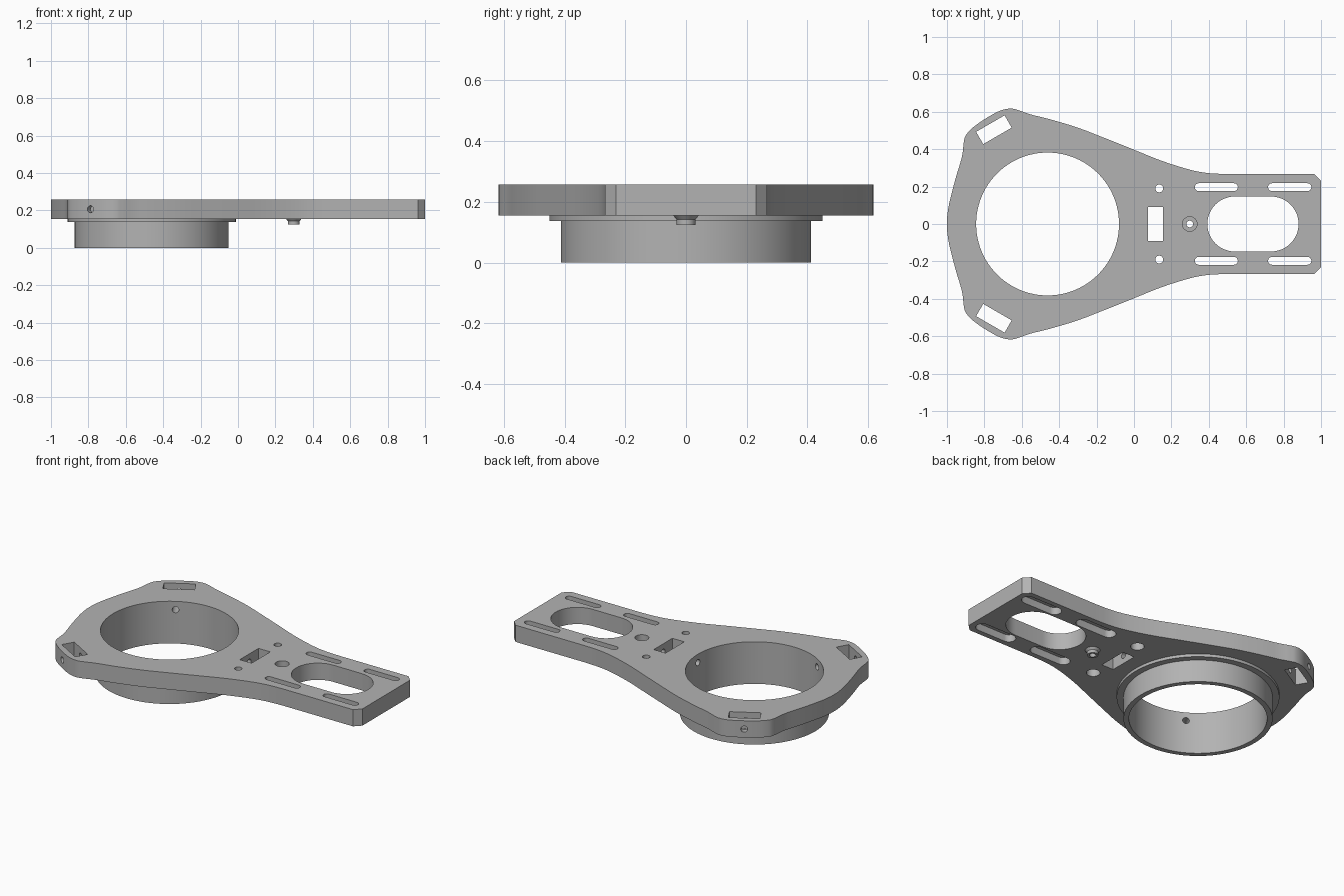
import bpy, bmesh, math
from mathutils import Vector, Matrix

cube = bpy.data.objects.get("Cube")
if cube:
    bpy.data.objects.remove(cube, do_unlink=True)

BOTTOM, TOP = 0.155, 0.257
RING_X, BORE = -0.462, 0.382

grey = bpy.data.materials.new("plain grey")
grey.use_nodes = True
grey.diffuse_color = (0.45, 0.45, 0.45, 1)
grey.node_tree.nodes["Principled BSDF"].inputs["Base Color"].default_value = (0.45, 0.45, 0.45, 1)


def make_object(name, bm):
    bmesh.ops.recalc_face_normals(bm, faces=bm.faces)
    mesh = bpy.data.meshes.new(name)
    bm.to_mesh(mesh)
    bm.free()
    mesh.materials.append(grey)
    obj = bpy.data.objects.new(name, mesh)
    bpy.context.collection.objects.link(obj)
    return obj


def activate(obj):
    bpy.ops.object.select_all(action='DESELECT')
    obj.select_set(True)
    bpy.context.view_layer.objects.active = obj


def prism(name, outline, low, high):
    bm = bmesh.new()
    face = bm.faces.new([bm.verts.new((x, y, low)) for x, y in outline])
    new = bmesh.ops.extrude_face_region(bm, geom=[face])["geom"]
    verts = [v for v in new if isinstance(v, bmesh.types.BMVert)]
    bmesh.ops.translate(bm, verts=verts, vec=(0, 0, high - low))
    return make_object(name, bm)


def lathe(name, profile, x, steps=96):
    """Spin a closed radius/height profile around a vertical axis."""
    bm = bmesh.new()
    rings = []
    for i in range(steps):
        a = math.tau * i / steps
        rings.append([bm.verts.new((x + r * math.cos(a), r * math.sin(a), z)) for r, z in profile])
    n = len(profile)
    for i in range(steps):
        a, b = rings[i], rings[(i + 1) % steps]
        for j in range(n):
            k = (j + 1) % n
            bm.faces.new((a[j], b[j], b[k], a[k]))
    return make_object(name, bm)


def obround(x0, x1, y, r, steps=16):
    """Outline of a slot with round ends; a circle when the ends meet."""
    pts = []
    for cx, start in ((x1 - r, -math.pi / 2), (x0 + r, math.pi / 2)):
        for i in range(steps + 1):
            a = start + math.pi * i / steps
            p = (cx + r * math.cos(a), y + r * math.sin(a))
            if not pts or min(math.dist(p, q) for q in pts) > 1e-5:
                pts.append(p)
    return pts


def circle(x, y, r, steps=32):
    return [(x + r * math.cos(math.tau * i / steps), y + r * math.sin(math.tau * i / steps))
            for i in range(steps)]


def smooth_path(pts, steps=4):
    """Catmull-Rom path through the points."""
    pts = [Vector(p) for p in pts]
    ext = [2 * pts[0] - pts[1]] + pts + [2 * pts[-1] - pts[-2]]
    out = []
    for a, b, c, d in zip(ext, ext[1:], ext[2:], ext[3:]):
        for i in range(steps):
            t = i / steps
            out.append(0.5 * (2 * b + (c - a) * t + (2 * a - 5 * b + 4 * c - d) * t * t
                              + (3 * b - a - 3 * c + d) * t ** 3))
    return out + [pts[-1]]


def cut(target, cutter):
    activate(target)
    mod = target.modifiers.new("cut", 'BOOLEAN')
    mod.operation, mod.solver, mod.object = 'DIFFERENCE', 'EXACT', cutter
    bpy.ops.object.modifier_apply(modifier=mod.name)
    bpy.data.objects.remove(cutter, do_unlink=True)


# Plate outline: the half with +y, then mirrored
head = smooth_path([(-1, 0.03), (-0.988, 0.11), (-0.955, 0.24), (-0.92, 0.36), (-0.908, 0.45),
                    (-0.89, 0.487), (-0.85, 0.525), (-0.78, 0.572), (-0.71, 0.608),
                    (-0.655, 0.617), (-0.61, 0.606)])
flank = smooth_path([(-0.61, 0.606), (-0.55, 0.585), (-0.45, 0.56), (-0.3, 0.515), (-0.15, 0.457),
                     (0, 0.397), (0.15, 0.337), (0.3, 0.29), (0.4, 0.272), (0.5, 0.267)])
half = [tuple(p) for p in head + flank[1:]] + [(0.963, 0.267), (1, 0.23)]
plate = prism("mounting_plate", half + [(x, -y) for x, y in reversed(half)], BOTTOM, TOP)


def through(outline, low=BOTTOM - 0.1, high=TOP + 0.1):
    cut(plate, prism("cutter", outline, low, high))


# Main bore, long opening and centre pocket
through(circle(RING_X, 0, BORE, 96))
through(obround(0.392, 0.88, 0, 0.147, 24))
through([(0.075, -0.09), (0.155, -0.09), (0.155, 0.09), (0.075, 0.09)])

# Recessed centre hole
through(circle(0.298, 0, 0.018))
through(circle(0.298, 0, 0.039), low=0.165)

for side in (1, -1):
    # Strap slots and screw holes, wider on the underside
    for x0, x1 in ((0.325, 0.555), (0.717, 0.948)):
        through(obround(x0, x1, side * 0.197, 0.021))
        through(obround(x0 - 0.018, x1 + 0.018, side * 0.197, 0.039), high=0.2)
    through(circle(0.135, side * 0.19, 0.021))
    through(circle(0.135, side * 0.19, 0.038), high=0.2)
    # Angled nut pockets
    turn = Matrix.Rotation(side * math.radians(30), 2)
    mid = Vector((-0.749, side * 0.504))
    through([tuple(mid + turn @ Vector((u * 0.088, v * 0.038)))
             for u, v in ((-1, -1), (1, -1), (1, 1), (-1, 1))])

# Radial clamp screw holes through the pockets
for degrees, start, end in ((0, 0.3, 0.67), (120, 0.3, 0.85), (-120, 0.3, 0.85)):
    a = math.radians(degrees)
    bm = bmesh.new()
    place = (Matrix.Translation((RING_X, 0, 0.206)) @ Matrix.Rotation(a, 4, 'Z')
             @ Matrix.Translation(((start + end) / 2, 0, 0)) @ Matrix.Rotation(math.pi / 2, 4, 'Y'))
    bmesh.ops.create_cone(bm, cap_ends=True, segments=24, radius1=0.019, radius2=0.019,
                          depth=end - start, matrix=place)
    cut(plate, make_object("cutter", bm))

# Collar with flange under the bore
collar = lathe("collar", [(BORE, 0), (0.412, 0), (0.412, 0.137), (0.45, 0.137),
                          (0.45, BOTTOM), (BORE, BOTTOM)], RING_X)

# Small boss under the centre hole
boss = lathe("centre_boss", [(0.018, 0.123), (0.031, 0.123), (0.031, 0.142),
                             (0.042, BOTTOM), (0.018, BOTTOM)], 0.298, 32)

for obj in (plate, collar, boss):
    activate(obj)
    bpy.ops.object.shade_smooth_by_angle(angle=math.radians(25))
